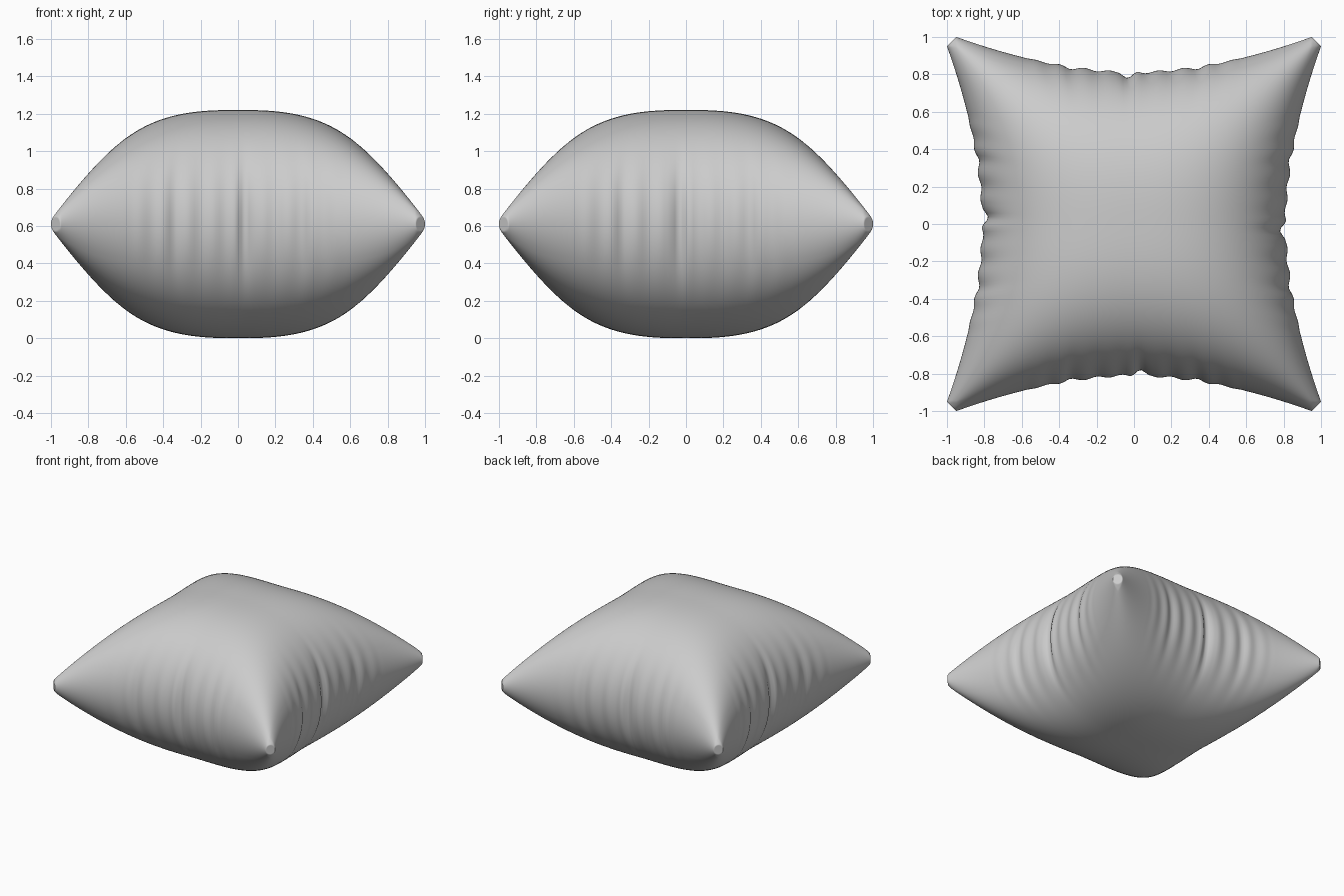
import bpy, bmesh, math

if "Cube" in bpy.data.objects:
    bpy.data.objects.remove(bpy.data.objects["Cube"])

N = 160          # grid divisions per side
H = 0.61         # half thickness


def edge(t, side):
    """Distance of the seam from the centre, with its puckers."""
    a = abs(t)
    w = 0.81 + 0.19 * min(1.0, a / 0.95) ** 1.8
    # deep pucker near the middle of each side
    w -= 0.035 * max(0.0, 1 - abs(t + 0.03 * side) / 0.045)
    # small gathers along the middle stretch
    fade = max(0.0, 1 - (a / 0.6) ** 4)
    w += 0.006 * fade * math.cos(a * math.pi / 0.066)
    w -= 0.008 * math.exp(-((a - 0.345) / 0.03) ** 2)
    return w


def across(s, t):
    side = 1 if s > 0 else -1
    smooth = 0.81 + 0.19 * min(1.0, abs(t) / 0.95) ** 1.8
    return s * (smooth + (edge(t, side) - smooth) * abs(s) ** 10)


def point(s, t, sign):
    x, y = across(s, t), across(t, s)
    # blunt corner tips
    over = max(0.0, abs(x) + abs(y) - 1.95) / 2
    x -= math.copysign(over, x)
    y -= math.copysign(over, y)
    f = max(0.0, (1 - abs(s) ** 2.7) * (1 - abs(t) ** 2.7))
    return x, y, H + sign * H * math.sqrt(f)


# Pillow: two puffed sheets joined at the seam
bm = bmesh.new()
par = [math.sin((i / N - 0.5) * math.pi) for i in range(N + 1)]
par[0], par[-1] = -1.0, 1.0
rim = {}
for sign in (1, -1):
    grid = []
    for i, s in enumerate(par):
        row = []
        for j, t in enumerate(par):
            border = i in (0, N) or j in (0, N)
            if border and (i, j) in rim:
                v = rim[i, j]
            else:
                v = bm.verts.new(point(s, t, sign))
                if border:
                    rim[i, j] = v
            row.append(v)
        grid.append(row)
    for i in range(N):
        for j in range(N):
            q = [grid[i][j], grid[i + 1][j], grid[i + 1][j + 1], grid[i][j + 1]]
            bm.faces.new(q if sign > 0 else q[::-1])
bmesh.ops.remove_doubles(bm, verts=bm.verts, dist=0.0003)
for f in bm.faces:
    f.smooth = True

mesh = bpy.data.meshes.new("pillow")
bm.to_mesh(mesh)
bm.free()
pillow = bpy.data.objects.new("pillow", mesh)
bpy.context.collection.objects.link(pillow)

grey = bpy.data.materials.new("light grey fabric")
grey.diffuse_color = (0.6, 0.6, 0.6, 1)
grey.use_nodes = True
grey.node_tree.nodes["Principled BSDF"].inputs["Base Color"].default_value = grey.diffuse_color
mesh.materials.append(grey)
